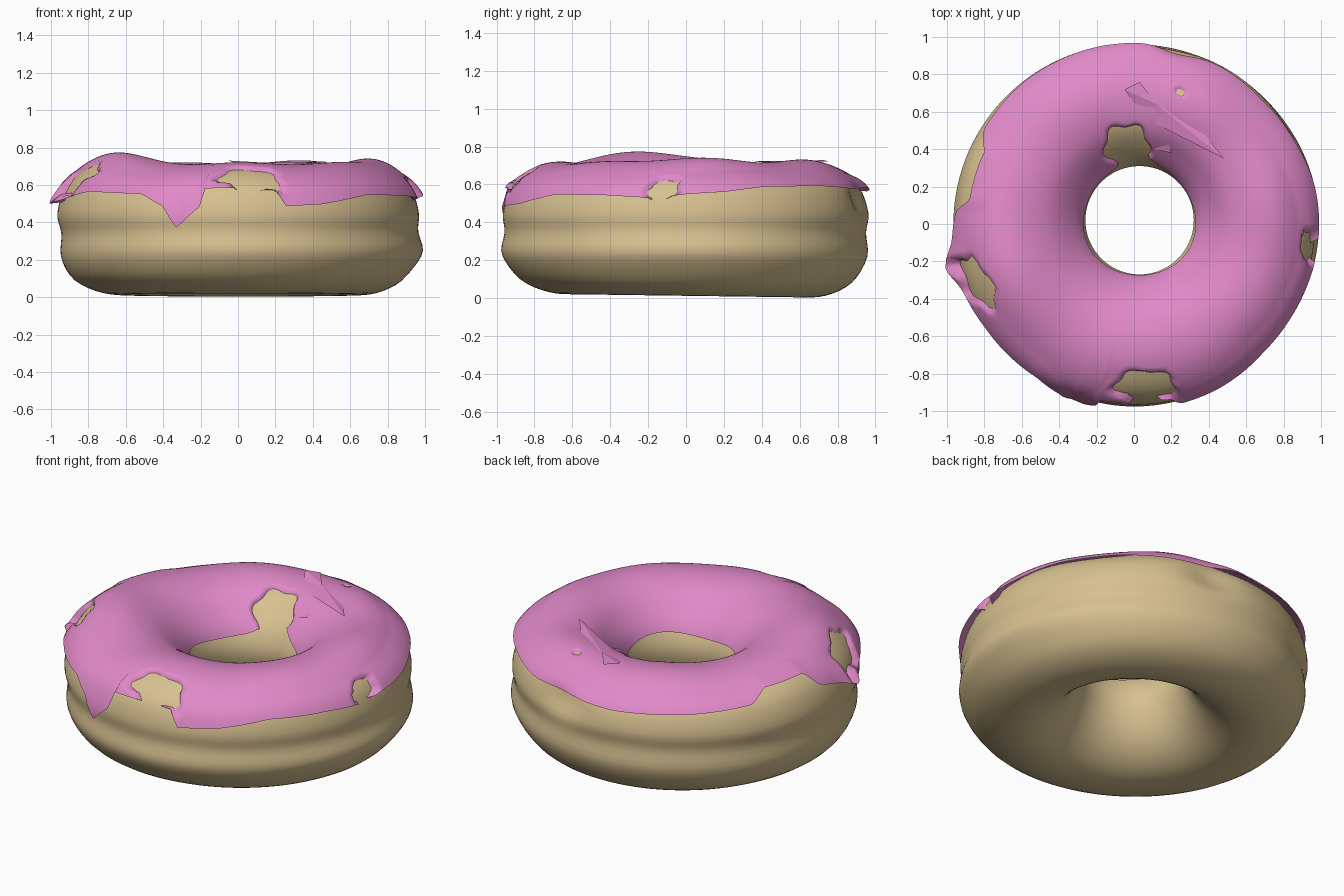
import bpy, bmesh, math
from mathutils import Vector

if "Cube" in bpy.data.objects:
    bpy.data.objects.remove(bpy.data.objects["Cube"])

# Closed ring cross-section (radius, height): up the outside, over the top, down the hole
PROFILE = [(.957, .22), (.951, .345), (.966, .45), (.918, .585), (.795, .672), (.65, .697),
           (.5, .662), (.385, .575), (.315, .48), (.29, .36), (.345, .2), (.45, .08),
           (.58, .018), (.73, .022), (.875, .09)]
N = len(PROFILE)

# Icing lower edge: angle in degrees -> height
EDGE = [(0, .53), (12, .54), (25, .565), (45, .575), (65, .56), (85, .56), (100, .55),
        (125, .56), (148, .58), (154, .63), (172, .63), (176, .57), (186, .53), (193, .48),
        (203, .52), (215, .545), (238, .54), (246, .48), (250.5, .38), (258, .475),
        (259, .565), (276, .57), (282, .56), (285, .48), (297, .49), (315, .535),
        (335, .53), (350, .515), (360, .53)]

# Bare patches in the icing: x, y, half length, half width, rotation
PATCHES = [(.06, -.86, .165, .08, 0), (-.83, -.31, .155, .06, -60),
           (.918, -.12, .085, .032, 90), (.245, .705, .025, .018, -20),
           (-.04, .42, .125, .115, 0)]


def section(s):
    i, t = int(math.floor(s)), s % 1
    a, b, c, d = [Vector(PROFILE[(i + k) % N]) for k in (-1, 0, 1, 2)]
    return .5 * (2*b + (c - a)*t + (2*a - 5*b + 4*c - d)*t*t + (3*b - a - 3*c + d)*t**3)


def bump(angle, centre, width):
    d = (angle - centre + 180) % 360 - 180
    return math.exp(-(d / width) ** 2)


def surface(deg, s, offset=0.0):
    p = section(s)
    tangent = (section(s + .02) - section(s - .02)).normalized()
    r, z = p.x + tangent.y * offset, p.y - tangent.x * offset
    # uneven crown, lopsided lower bulge and a dent at the back
    crown = math.exp(-((r - .73) / .2) ** 2) * max(0, min(1, (z - .4) / .25))
    z += crown * (.065*bump(deg, 199, 24) + .025*bump(deg, 0, 25) + .012*bump(deg, 60, 20)
                  + .006*math.sin(math.radians(deg*7)))
    if r > .6:
        low = math.exp(-((z - .26) / .1) ** 2)
        r += low * (.028*bump(deg, 0, 40) + .015*bump(deg, 270, 35) - .012*bump(deg, 180, 50))
        r -= .05 * bump(deg, 78, 9) * math.exp(-((z - .52) / .09) ** 2)
    a = math.radians(deg)
    off_centre = max(0, min(1, (.9 - r) / .5))
    x = r * math.cos(a) + .03 * off_centre
    y = r * math.sin(a) + .02 * off_centre
    z -= .014 * y * max(0, 1 - z / .3)
    return Vector((x, y, z))


def edge_height(deg):
    for (a, za), (b, zb) in zip(EDGE, EDGE[1:]):
        if a <= deg <= b:
            return za + (zb - za) * (deg - a) / (b - a)


def edge_param(deg):
    lo, hi, h = 1.0, 4.0, edge_height(deg)
    for _ in range(20):
        mid = (lo + hi) / 2
        if section(mid).y < h:
            lo = mid
        else:
            hi = mid
    return lo


def patch_distance(p):
    best = 9
    for x, y, lx, ly, rot in PATCHES:
        a = math.radians(rot)
        dx, dy = p.x - x, p.y - y
        u = (dx*math.cos(a) + dy*math.sin(a)) / lx
        v = (dy*math.cos(a) - dx*math.sin(a)) / ly
        ragged = 1 + .12 * math.sin(5 * math.atan2(v, u) + x * 9)
        best = min(best, math.hypot(u, v) * ragged)
    return best


def make(name, rows, closed, colour):
    bm = bmesh.new()
    grid = [[bm.verts.new(p) for p in row] for row in rows]
    cols = len(grid[0])
    for i in range(len(grid)):
        nxt = grid[(i + 1) % len(grid)]
        for j in range(cols if closed else cols - 1):
            k = (j + 1) % cols
            bm.faces.new((grid[i][j], nxt[j], nxt[k], grid[i][k]))
    finish(name, bm, colour)


def finish(name, bm, colour, smooth=True):
    me = bpy.data.meshes.new(name)
    for f in bm.faces:
        f.smooth = smooth
    bm.to_mesh(me)
    bm.free()
    mat = bpy.data.materials.new(name + "_colour")
    mat.diffuse_color = colour
    mat.use_nodes = True
    mat.node_tree.nodes["Principled BSDF"].inputs["Base Color"].default_value = mat.diffuse_color
    me.materials.append(mat)
    bpy.context.collection.objects.link(bpy.data.objects.new(name, me))


TAN, PINK = (.68, .53, .28, 1), (.75, .25, .58, 1)
SEG = 240

# Dough ring
make("dough", [[surface(i * 360 / 120, j / 4) for j in range(N * 4)] for i in range(120)],
     True, TAN)

# Icing sheet, sinking under the dough where it is bare
rows = []
for i in range(SEG):
    deg = i * 360 / SEG
    s0 = edge_param(deg)
    s1 = 8.0 + .12 * math.sin(math.radians(deg * 3)) - .75 * bump(deg, 92, 16)
    row = []
    for j in range(49):
        s = s0 + (s1 - s0) * j / 48
        bare = patch_distance(surface(deg, s))
        off = max(-.02, min(.018, .2 * (bare - .95)))
        if j < 8 and bare > 1:   # edge flares outward, most at the left flap
            flare = .014 + .045*bump(deg, 193, 5) + .016*bump(deg, 10, 25) + .02*bump(deg, 84, 8)
            off += (1 - j / 8) * flare
        row.append(surface(deg, s, off))
    rows.append(row)
make("icing", rows, False, PINK)

# Crumpled fold of icing at the back
bm = bmesh.new()
pts = [(-.05, .72, .73), (.03, .76, .72), (.12, .64, .72), (.48, .35, .725),
       (.34, .53, .71), (.10, .40, .60), (.05, .57, .69), (.2, .38, .63)]
v = [bm.verts.new(p) for p in pts]
for f in [(0, 1, 2), (0, 2, 6), (2, 4, 3), (2, 3, 6), (6, 5, 2), (5, 7, 2)]:
    bm.faces.new([v[k] for k in f])
finish("icing_fold", bm, PINK, False)
